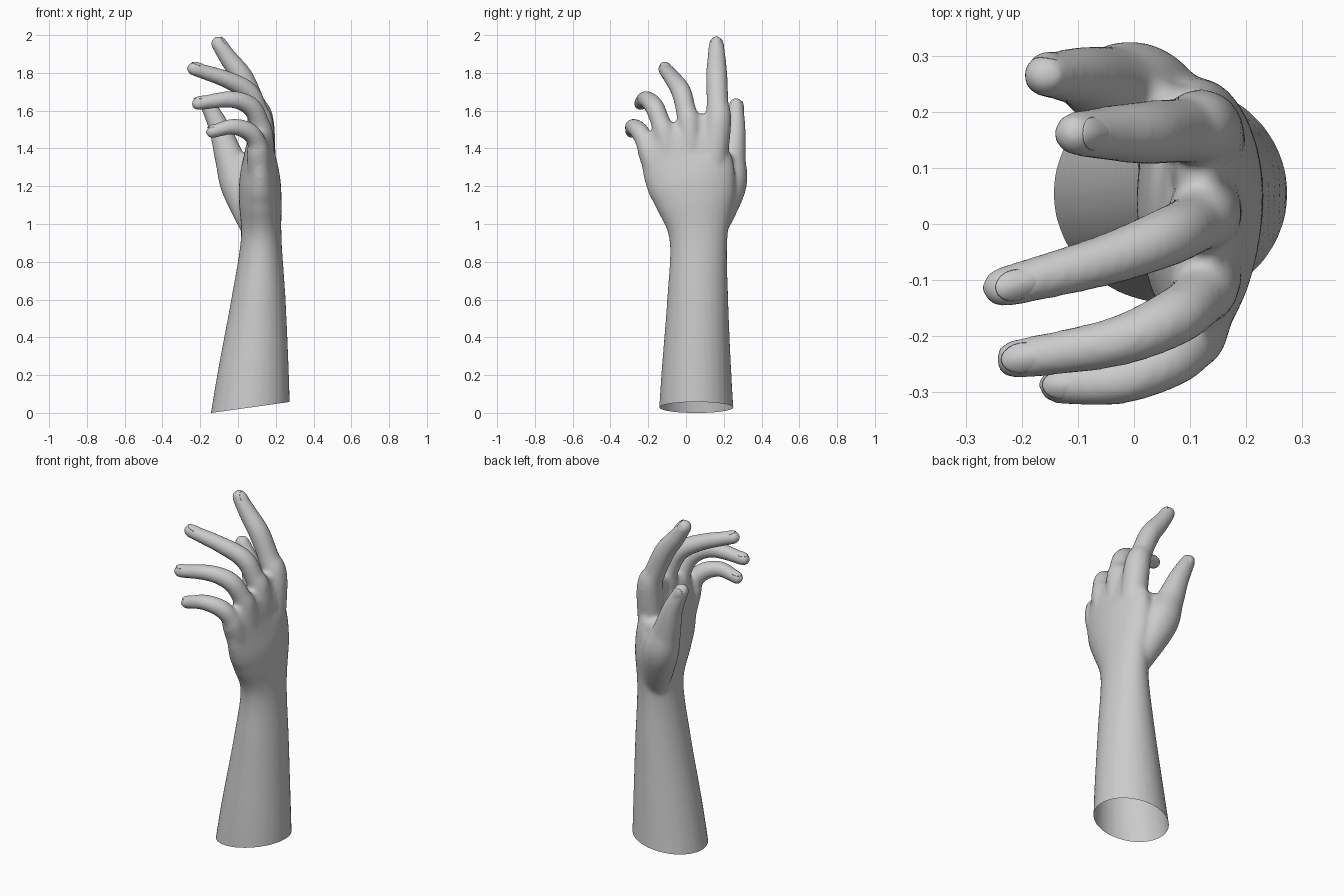
import bpy, bmesh, math
from mathutils import Vector

if "Cube" in bpy.data.objects:
    bpy.data.objects.remove(bpy.data.objects["Cube"])

STEPS, SIDES = 8, 28


def spline(rows):
    """Catmull-Rom curve through rows of (x, y, z, side radius, depth radius)."""
    out, n = [], len(rows)
    for i in range(n - 1):
        quad = [rows[max(0, min(n - 1, i + k))] for k in (-1, 0, 1, 2)]
        for s in range(STEPS):
            t = s / STEPS
            out.append([0.5 * (2 * q + (r - p) * t + (2 * p - 5 * q + 4 * r - w) * t * t
                               + (3 * q - p - 3 * r + w) * t ** 3)
                        for p, q, r, w in zip(*quad)])
    return out + [list(rows[-1])]


def loft(bm, rows):
    """Closed elliptical tube with a rounded far end."""
    path = spline(rows)
    tip = Vector(path[-1][:3])
    end_dir = (tip - Vector(path[-2][:3])).normalized()
    w, d = path[-1][3:]
    for k in range(1, 5):
        a = k * math.pi / 9
        path.append([*(tip + end_dir * min(w, d) * math.sin(a)), w * math.cos(a), d * math.cos(a)])
    pos = [Vector(p[:3]) for p in path]
    rings = []
    for i, p in enumerate(path):
        tan = (pos[min(i + 1, len(pos) - 1)] - pos[max(i - 1, 0)]).normalized()
        depth = Vector((0, 1, 0)).cross(tan).normalized()
        side = tan.cross(depth)
        rings.append([bm.verts.new(pos[i] + side * p[3] * math.cos(u) + depth * p[4] * math.sin(u))
                      for u in (2 * math.pi * k / SIDES for k in range(SIDES))])
    for r0, r1 in zip(rings, rings[1:]):
        for k in range(SIDES):
            j = (k + 1) % SIDES
            bm.faces.new((r0[k], r0[j], r1[j], r1[k]))
    bm.faces.new(rings[0])
    bm.faces.new(rings[-1])


def add_object(name, bm):
    for f in bm.faces:
        f.smooth = True
    mesh = bpy.data.meshes.new(name)
    bm.to_mesh(mesh)
    bm.free()
    obj = bpy.data.objects.new(name, mesh)
    bpy.context.collection.objects.link(obj)
    return obj


def finger(scale, *joints):
    """Bone inside the palm, then knuckle to tip, all with one tapering rule."""
    start = (.125, .02 + .55 * joints[0][1], 1.1)
    taper = (.07, .066, .054, .053, .046, .037)
    return [(*p, r * scale, r * scale) for p, r in zip((start, *joints), taper)]


def finger_web(a, b):
    """Skin filling the gap between two neighbouring knuckles."""
    low, mid, high = ((Vector(p[:3]) + Vector(q[:3])) / 2 for p, q in zip(a[:3], b[:3]))
    return [(*low, .06, .07), (*low.lerp(mid, .7), .06, .066), (*mid.lerp(high, .3), .05, .042)]


# Forearm and palm: x, y, z, half width, half depth
arm = [(.06, .055, -.1, .205, .218), (.081, .055, .2, .186, .19), (.109, .062, .6, .162, .144),
       (.123, .066, .92, .154, .108), (.118, .048, 1.12, .212, .113), (.116, .025, 1.24, .238, .108),
       (.115, .0, 1.36, .236, .085), (.118, .02, 1.44, .2, .066)]

# Fingers: knuckle, first bone, middle joint, second bone, tip
index = finger(1.08, (.122, .168, 1.52), (.085, .167, 1.64), (.025, .163, 1.775),
               (-.045, .162, 1.87), (-.104, .161, 1.955))
middle = finger(1, (.125, .018, 1.5), (.105, 0, 1.6), (.055, -.025, 1.7),
                (-.06, -.067, 1.765), (-.235, -.113, 1.822))
ring = finger(.97, (.126, -.105, 1.44), (.112, -.135, 1.54), (.065, -.17, 1.624),
              (-.04, -.212, 1.66), (-.212, -.241, 1.637))
little = finger(.93, (.108, -.187, 1.36), (.1, -.215, 1.43), (.06, -.245, 1.488),
                (-.03, -.28, 1.515), (-.137, -.287, 1.487))
# Thumb: x, y, z, radius
thumb = [(*p, p[3] * 1.08) for p in ((.12, .12, .9, .06), (.015, .222, 1.19, .094),
                                     (-.045, .244, 1.35, .073), (-.095, .262, 1.5, .054),
                                     (-.158, .265, 1.63, .039))]
# Web of skin between thumb and index finger
thumb_web = [(.1, .17, 1.1, .06, .07), (.045, .205, 1.33, .05, .055)]
digits = {"index": index, "middle": middle, "ring": ring, "little": little, "thumb": thumb}
webs = [thumb_web, finger_web(index, middle), finger_web(middle, ring), finger_web(ring, little)]

bm = bmesh.new()
for rows in (arm, *webs, *digits.values()):
    loft(bm, rows)
bmesh.ops.recalc_face_normals(bm, faces=bm.faces)
hand = add_object("hand_and_forearm", bm)

# Fuse the parts into one skin and relax it
fuse = hand.modifiers.new("fuse", 'REMESH')
fuse.mode = 'VOXEL'
fuse.voxel_size = 0.01
relax = hand.modifiers.new("relax", 'SMOOTH')
relax.factor = 0.5
relax.iterations = 14
deps = bpy.context.evaluated_depsgraph_get()
skin = bpy.data.meshes.new_from_object(hand.evaluated_get(deps))
hand.modifiers.clear()
hand.data = skin

# Open, slanted cut at the bottom of the forearm
bm = bmesh.new()
bm.from_mesh(skin)
bmesh.ops.bisect_plane(bm, geom=bm.verts[:] + bm.edges[:] + bm.faces[:],
                       plane_co=(-.14, 0, .0), plane_no=(-.14, 0, 1), clear_inner=True)
for f in bm.faces:
    f.smooth = True
bm.to_mesh(skin)
bm.free()

# Fingernails: thin curved shells on the back of each fingertip
for name, rows in digits.items():
    a, b = Vector(rows[-2][:3]), Vector(rows[-1][:3])
    r = rows[-1][3]
    tan = (b - a).normalized()
    out = Vector((0, 1, 0)) if name == "thumb" else Vector((0, 1, 0)).cross(tan)
    out = (out - tan * out.dot(tan)).normalized()
    side = out.cross(tan)
    bm = bmesh.new()
    bmesh.ops.create_uvsphere(bm, u_segments=20, v_segments=10, radius=1)
    for v in bm.verts:
        x, y, z = v.co
        lift = r * (1 - .35 * y * y - .2 * max(x, 0) ** 2) + .003 * z
        v.co = b + out * lift + tan * r * (1.05 * x - .45) + side * y * r * .75
    bmesh.ops.recalc_face_normals(bm, faces=bm.faces)
    add_object(name + "_nail", bm)
